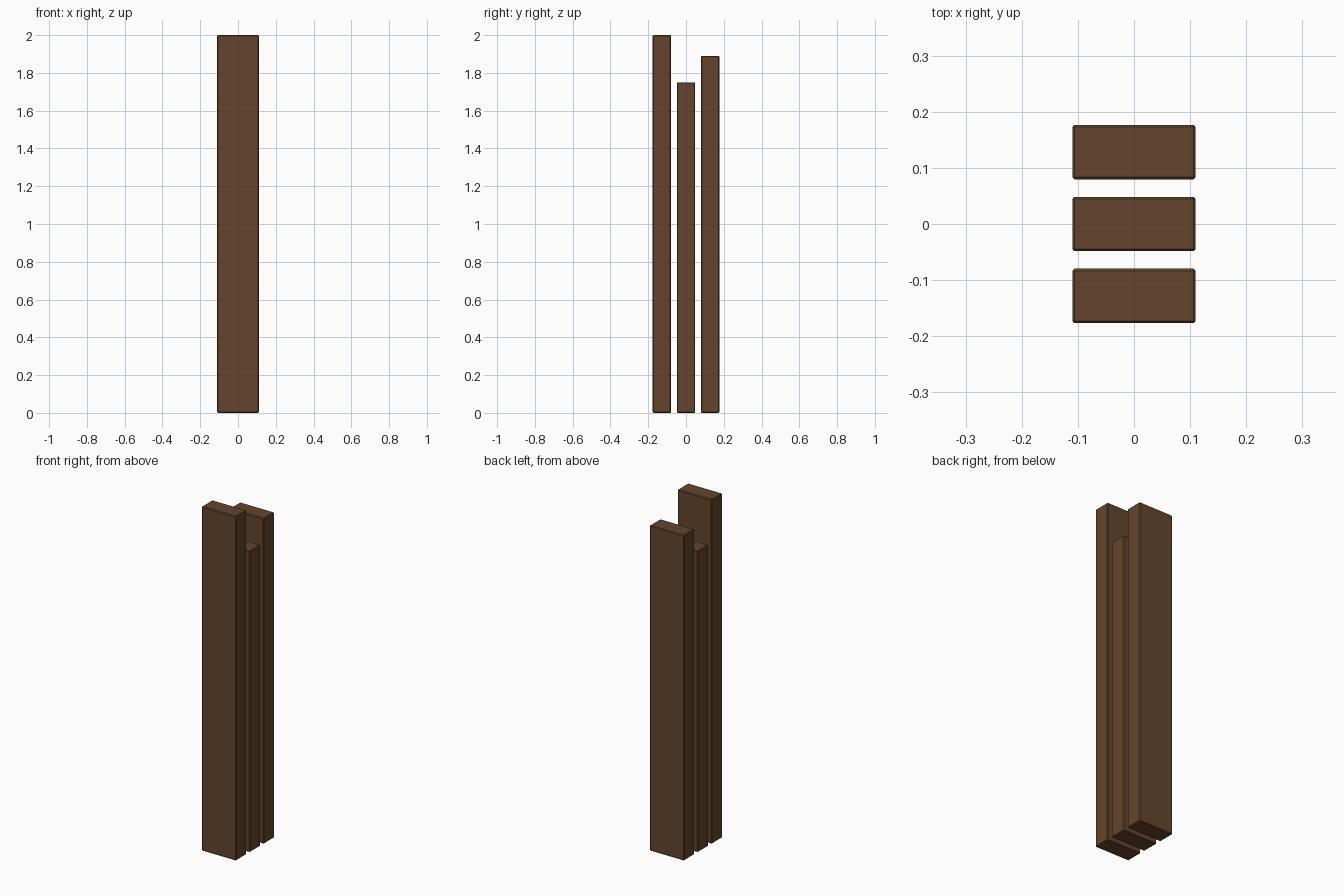
import bpy

if "Cube" in bpy.data.objects:
    bpy.data.objects.remove(bpy.data.objects["Cube"])

WIDTH, DEPTH, PITCH = 0.22, 0.097, 0.128

wood = bpy.data.materials.new("brown_wood")
wood.diffuse_color = (0.13, 0.06, 0.025, 1)
wood.use_nodes = True
wood.node_tree.nodes["Principled BSDF"].inputs["Base Color"].default_value = wood.diffuse_color


def plank(name, y, height):
    """Upright plank with finely chamfered edges, standing on z = 0."""
    bpy.ops.mesh.primitive_cube_add(size=1, location=(0, y, height / 2))
    ob = bpy.context.object
    ob.name = name
    ob.scale = (WIDTH, DEPTH, height)
    bpy.ops.object.transform_apply(location=False, rotation=False, scale=True)
    bevel = ob.modifiers.new("chamfer", 'BEVEL')
    bevel.width = 0.004
    bevel.segments = 1
    ob.data.materials.append(wood)


# Three parallel planks of different heights
plank("front_plank", -PITCH, 2.0)
plank("middle_plank", 0, 1.75)
plank("back_plank", PITCH, 1.89)
